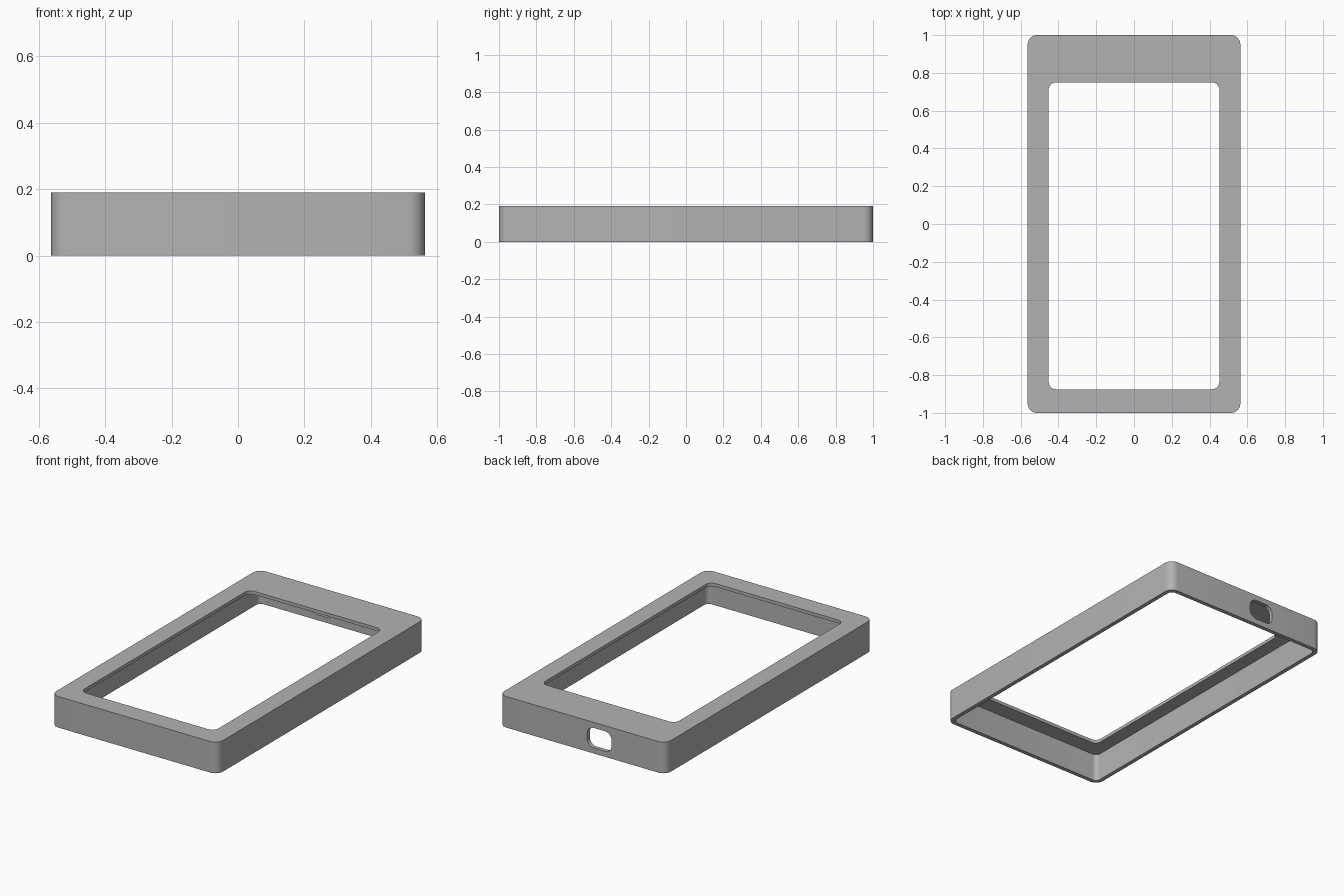
import bpy, bmesh, math

cube = bpy.data.objects.get("Cube")
if cube:
    bpy.data.objects.remove(cube, do_unlink=True)

# Overall sizes
W, L, H = 1.126, 2.0, 0.19
WALL, PLATE = 0.025, 0.02
SEGS = 8

grey = bpy.data.materials.new("plain grey")
grey.use_nodes = True
colour = (0.45, 0.45, 0.45, 1)
grey.diffuse_color = colour
grey.node_tree.nodes["Principled BSDF"].inputs["Base Color"].default_value = colour


def rounded_rect(w, h, r, cx=0.0, cy=0.0):
    """Points of a rounded rectangle, counter-clockwise."""
    pts = []
    for i, (sx, sy) in enumerate([(1, 1), (-1, 1), (-1, -1), (1, -1)]):
        for k in range(SEGS + 1):
            a = math.pi / 2 * (i + k / SEGS)
            pts.append((cx + sx * (w / 2 - r) + r * math.cos(a),
                        cy + sy * (h / 2 - r) + r * math.sin(a)))
    return pts


def skin(bm, rings, closed):
    """Join equal-length rings of points with quads."""
    loops = [[bm.verts.new(p) for p in ring] for ring in rings]
    n = len(loops[0])
    pairs = list(zip(loops, loops[1:]))
    if closed:
        pairs.append((loops[-1], loops[0]))
    else:
        bm.faces.new(loops[0])
        bm.faces.new(loops[-1])
    for a, b in pairs:
        for i in range(n):
            j = (i + 1) % n
            bm.faces.new((a[i], a[j], b[j], b[i]))


def make_object(name, rings, closed):
    bm = bmesh.new()
    skin(bm, rings, closed)
    bmesh.ops.recalc_face_normals(bm, faces=bm.faces)
    mesh = bpy.data.meshes.new(name)
    bm.to_mesh(mesh)
    bm.free()
    mesh.materials.append(grey)
    obj = bpy.data.objects.new(name, mesh)
    bpy.context.collection.objects.link(obj)
    return obj


def at_height(pts, z):
    return [(x, y, z) for x, y in pts]


# Hollow frame, open below, with an off-centre window in its top plate
outer = rounded_rect(W, L, 0.05)
inner = rounded_rect(W - 2 * WALL, L - 2 * WALL, 0.03)
window = rounded_rect(0.904, 1.625, 0.04, 0, -0.0625)
frame = make_object("bezel_frame", [
    at_height(outer, 0), at_height(outer, H),
    at_height(window, H), at_height(window, H - PLATE),
    at_height(inner, H - PLATE), at_height(inner, 0)], True)

# Rounded port opening through the back wall
port = rounded_rect(0.165, 0.122, 0.045, -0.115, 0.095)
cutter = make_object("port_cutter", [
    [(x, y, z) for x, z in port] for y in (0.93, 1.05)], False)
cutter.hide_render = True

bpy.context.view_layer.objects.active = frame
frame.select_set(True)
cut = frame.modifiers.new("port_opening", 'BOOLEAN')
cut.operation = 'DIFFERENCE'
cut.solver = 'EXACT'
cut.object = cutter
bpy.ops.object.modifier_apply(modifier=cut.name)
bpy.data.objects.remove(cutter, do_unlink=True)

# Smooth corners, crisp edges
bpy.ops.object.shade_smooth_by_angle(angle=math.radians(30))
